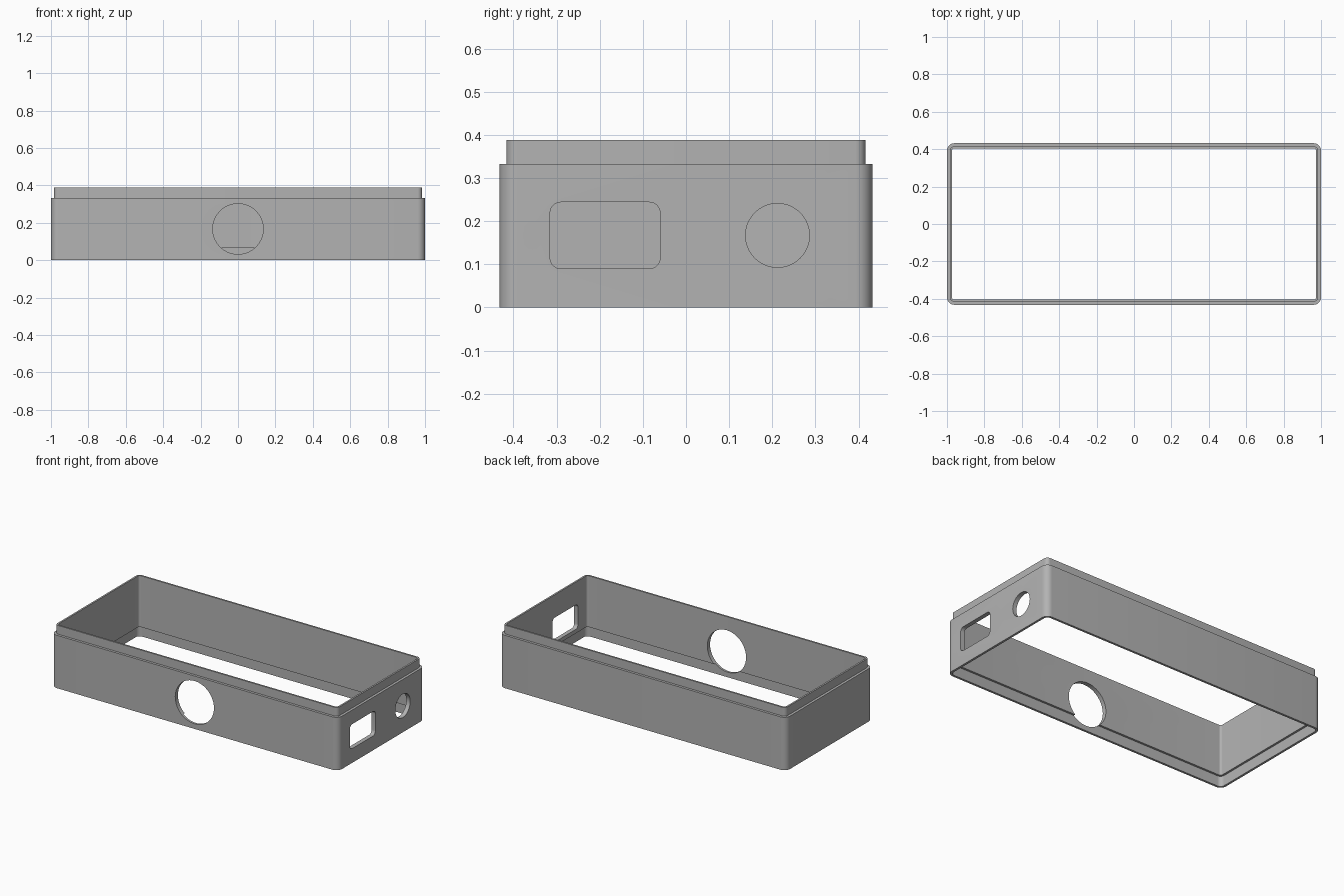
import bpy, bmesh, math
from mathutils import Matrix

if "Cube" in bpy.data.objects:
    bpy.data.objects.remove(bpy.data.objects["Cube"])

HALF_X, HALF_Y = 1.0, 0.432
CORNER = 0.04
MID_Z = 0.167

grey = bpy.data.materials.new("plain grey")
grey.use_nodes = True
colour = (0.45, 0.45, 0.45, 1)
grey.diffuse_color = colour
grey.node_tree.nodes["Principled BSDF"].inputs["Base Color"].default_value = colour


def rounded_rect(hx, hy, r, steps=8):
    """Counter-clockwise outline of a rectangle with round corners."""
    pts = []
    for i, (sx, sy) in enumerate([(1, 1), (-1, 1), (-1, -1), (1, -1)]):
        for k in range(steps + 1):
            a = math.pi / 2 * (i + k / steps)
            pts.append((sx * (hx - r) + r * math.cos(a), sy * (hy - r) + r * math.sin(a)))
    return pts


def make_object(name, bm):
    bmesh.ops.recalc_face_normals(bm, faces=bm.faces)
    mesh = bpy.data.meshes.new(name)
    bm.to_mesh(mesh)
    bm.free()
    mesh.materials.append(grey)
    obj = bpy.data.objects.new(name, mesh)
    bpy.context.collection.objects.link(obj)
    return obj


# Wall section as (inset from the outside, height), swept round the rounded outline
section = [(0, 0), (0, 0.333), (0.016, 0.333), (0.016, 0.388),
           (0.027, 0.388), (0.027, 0.065), (0.014, 0.065), (0.014, 0)]
bm = bmesh.new()
rings = []
for inset, z in section:
    outline = rounded_rect(HALF_X - inset, HALF_Y - inset, CORNER - inset)
    rings.append([bm.verts.new((x, y, z)) for x, y in outline])
for a, b in zip(rings, rings[1:] + rings[:1]):
    for i in range(len(a)):
        j = (i + 1) % len(a)
        bm.faces.new((a[i], a[j], b[j], b[i]))
frame = make_object("enclosure_frame", bm)


def cut(name, outline, centre, rotation):
    """Punch a prism with the given outline through one wall."""
    bm = bmesh.new()
    face = bm.faces.new([bm.verts.new((x, y, -0.1)) for x, y in outline])
    new = bmesh.ops.extrude_face_region(bm, geom=[face])["geom"]
    bmesh.ops.translate(bm, vec=(0, 0, 0.2),
                        verts=[v for v in new if isinstance(v, bmesh.types.BMVert)])
    bm.transform(Matrix.Translation(centre) @ rotation)
    cutter = make_object(name, bm)
    cutter.hide_render = True
    mod = frame.modifiers.new(name, "BOOLEAN")
    mod.operation, mod.solver, mod.object = "DIFFERENCE", "EXACT", cutter
    bpy.ops.object.modifier_apply(modifier=name)
    bpy.data.objects.remove(cutter)


def circle(r, n=64):
    return [(r * math.cos(2 * math.pi * i / n), r * math.sin(2 * math.pi * i / n))
            for i in range(n)]


bpy.ops.object.select_all(action="DESELECT")
frame.select_set(True)
bpy.context.view_layer.objects.active = frame

# Large round opening in the front wall
front = Matrix.Rotation(math.pi / 2, 4, "X")
cut("front_opening", circle(0.135), (0, -HALF_Y, MID_Z), front)

# Socket slot, its two screw holes and the round hole in the +x end wall
side = Matrix.Rotation(math.pi / 2, 4, "Z") @ front
cut("socket_slot", rounded_rect(0.1275, 0.077, 0.025), (HALF_X, -0.1875, MID_Z), side)
for y, r in [(-0.353, 0.0225), (-0.021, 0.0225), (0.212, 0.074)]:
    cut("side_hole", circle(r), (HALF_X, y, MID_Z), side)

bpy.ops.object.shade_smooth_by_angle(angle=math.radians(30))
